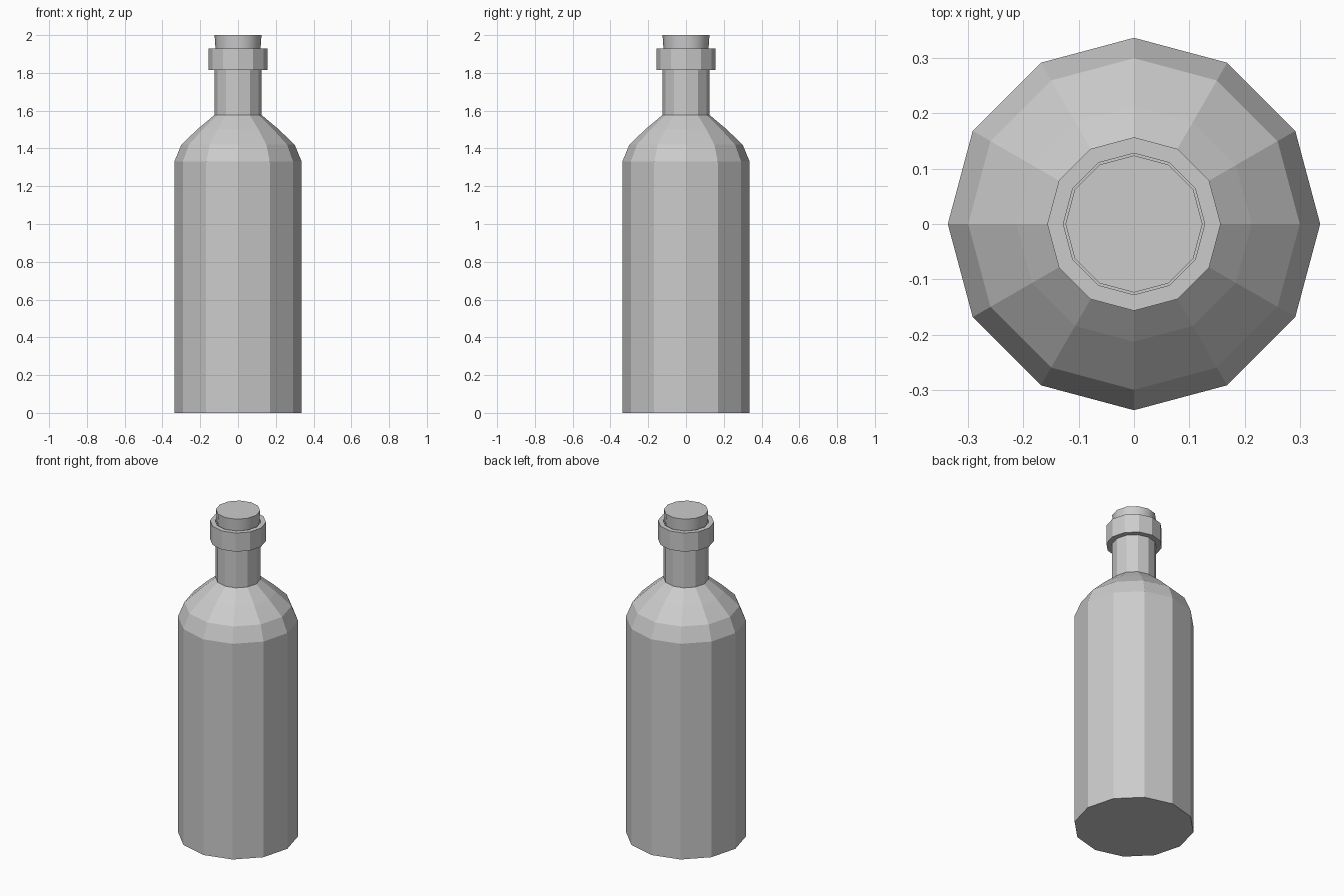
import bpy, bmesh, math

if "Cube" in bpy.data.objects:
    bpy.data.objects.remove(bpy.data.objects["Cube"])

SIDES = 12


def lathe(name, profile):
    """Revolve (radius, z) points into a 12-sided solid, capped at both ends."""
    bm = bmesh.new()
    rings = []
    for r, z in profile:
        rings.append([bm.verts.new((r * math.cos(2 * math.pi * i / SIDES),
                                    r * math.sin(2 * math.pi * i / SIDES), z))
                      for i in range(SIDES)])
    for a, b in zip(rings, rings[1:]):
        for i in range(SIDES):
            j = (i + 1) % SIDES
            bm.faces.new((a[i], a[j], b[j], b[i]))
    bm.faces.new(rings[0][::-1])
    bm.faces.new(rings[-1])
    bmesh.ops.recalc_face_normals(bm, faces=bm.faces)
    mesh = bpy.data.meshes.new(name)
    bm.to_mesh(mesh)
    bm.free()
    obj = bpy.data.objects.new(name, mesh)
    bpy.context.collection.objects.link(obj)
    return obj


# Bottle: body, shoulder, neck, collar and a short mouth recess
lathe("bottle", [
    (0.337, 0.0), (0.337, 1.33), (0.30, 1.42), (0.213, 1.503),
    (0.125, 1.577), (0.125, 1.815), (0.157, 1.815), (0.157, 1.93),
    (0.128, 1.93), (0.128, 1.84),
])

# Cork: slightly tapered stopper sitting in the mouth
cork = lathe("cork", [(0.114, 1.842), (0.124, 2.0)])
bpy.context.view_layer.objects.active = cork
cork.select_set(True)
bpy.ops.object.shade_smooth_by_angle(angle=math.radians(40))
